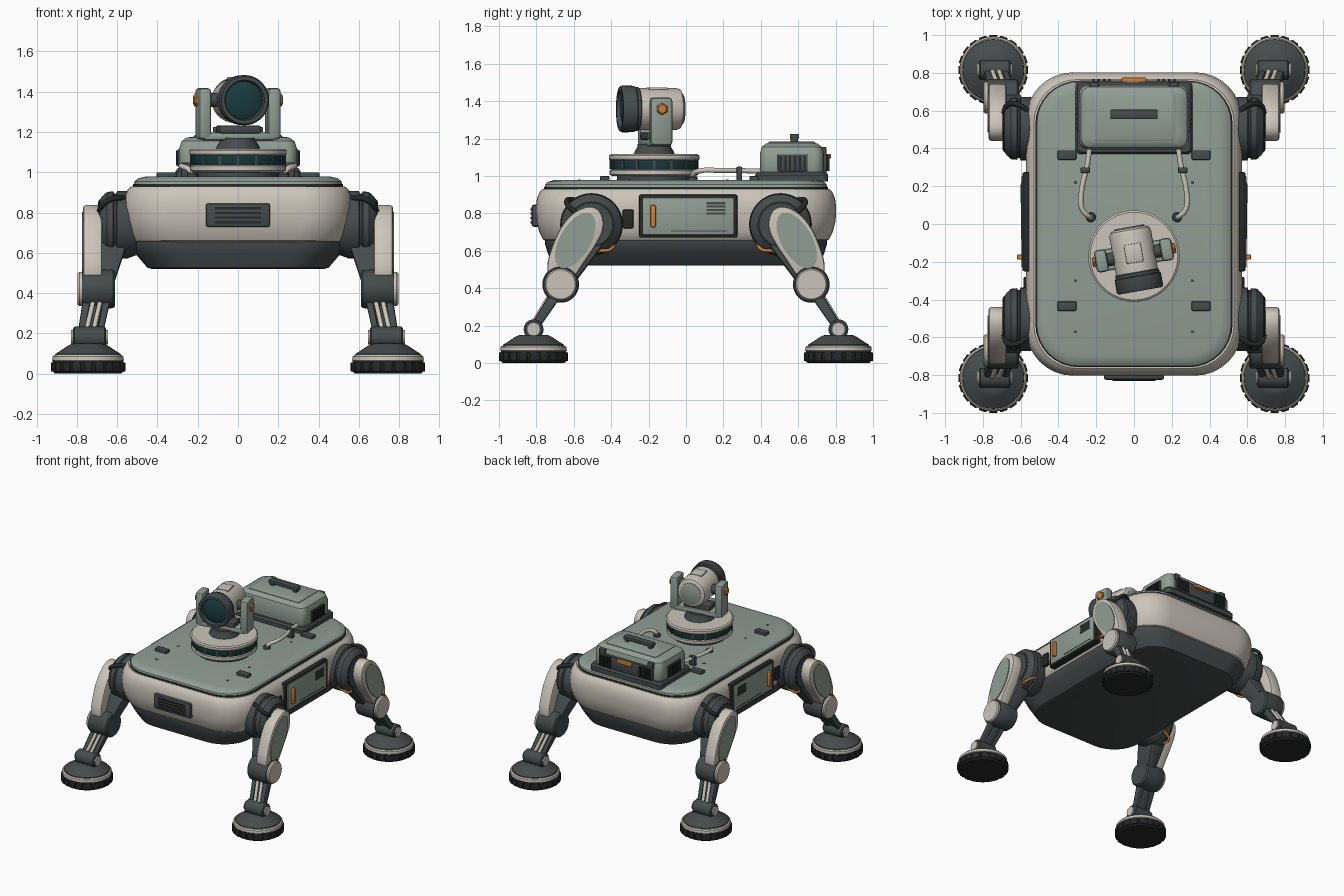
import bpy, bmesh
from math import pi, sin, cos, radians
from mathutils import Matrix, Vector

if "Cube" in bpy.data.objects:
    bpy.data.objects.remove(bpy.data.objects["Cube"])

def material(name, c):
    m = bpy.data.materials.new(name)
    m.diffuse_color = (*c, 1)
    m.use_nodes = True
    m.node_tree.nodes["Principled BSDF"].inputs["Base Color"].default_value = m.diffuse_color
    return m

LIGHT = material("warm_white", (0.60, 0.56, 0.49))
SAGE = material("sage", (0.28, 0.34, 0.30))
DARK = material("charcoal", (0.06, 0.07, 0.07))
BLACK = material("rubber", (0.02, 0.022, 0.022))
ORANGE = material("orange", (0.65, 0.22, 0.04))
GLASS = material("teal_glass", (0.01, 0.045, 0.05))
I = Matrix.Identity(4)
T = Matrix.Translation
AX_X = Matrix.Rotation(pi / 2, 4, 'Y')      # lathe axis z -> +x
AX_F = Matrix.Rotation(pi / 2, 4, 'X')      # lathe axis z -> -y

def add_mirror(ob, mirror):
    if mirror:
        m = ob.modifiers.new("mirror", 'MIRROR')
        m.use_axis = ('x' in mirror, 'y' in mirror, False)

def finish(name, bm, mat, mirror="", M=I, bevel=0.0, seg=2):
    bmesh.ops.recalc_face_normals(bm, faces=bm.faces)
    if bevel:
        edges = [e for e in bm.edges if e.calc_face_angle(0) > 0.6]
        bmesh.ops.bevel(bm, geom=edges, offset=bevel, segments=seg, profile=0.5, affect='EDGES')
    bm.transform(M)
    me = bpy.data.meshes.new(name)
    bm.to_mesh(me)
    bm.free()
    me.materials.append(mat)
    ob = bpy.data.objects.new(name, me)
    bpy.context.collection.objects.link(ob)
    bpy.ops.object.select_all(action='DESELECT')
    ob.select_set(True)
    bpy.context.view_layer.objects.active = ob
    bpy.ops.object.shade_smooth_by_angle(angle=radians(32))
    add_mirror(ob, mirror)
    return ob

def boxes(name, items, mat, mirror="", bevel=0.0, M=I):
    """items: (centre, size[, z rotation about the origin])"""
    bm = bmesh.new()
    for c, s, *rot in items:
        R = Matrix.Rotation(rot[0] if rot else 0, 4, 'Z')
        bmesh.ops.create_cube(bm, size=1, matrix=R @ T(c) @ Matrix.Diagonal((*s, 1)))
    return finish(name, bm, mat, mirror, M, bevel)

def skin(name, rings, mat, mirror="", M=I, bevel=0.0):
    bm = bmesh.new()
    vs = [[bm.verts.new(p) for p in r] for r in rings]
    n = len(vs[0])
    for a, b in zip(vs, vs[1:]):
        for i in range(n):
            bm.faces.new((a[i], a[(i + 1) % n], b[(i + 1) % n], b[i]))
    bm.faces.new(vs[0][::-1])
    bm.faces.new(vs[-1])
    return finish(name, bm, mat, mirror, M, bevel)

def lathe(name, prof, mat, mirror="", M=I, n=40):
    return skin(name, [[(r * cos(2 * pi * i / n), r * sin(2 * pi * i / n), z) for i in range(n)]
                       for r, z in prof], mat, mirror, M)

def slab(name, levels, mat, M=I, n=8):
    """Stack of rounded rectangles: half x, half y, corner radius, z."""
    rings = []
    for hx, hy, r, z in levels:
        ring = []
        for k, (sx, sy) in enumerate([(1, 1), (-1, 1), (-1, -1), (1, -1)]):
            for i in range(n + 1):
                a = (k + i / n) * pi / 2
                ring.append((sx * (hx - r) + r * cos(a), sy * (hy - r) + r * sin(a), z))
        rings.append(ring)
    return skin(name, rings, mat, M=M)

def prism(name, yz, x0, x1, mat, mirror="", bevel=0.0):
    return skin(name, [[(x, y, z) for y, z in yz] for x in (x0, x1)], mat, mirror, bevel=bevel)

def block(name, a, b, mat, mirror="", bevel=0.01):
    """Tapered link between two rectangles (x0, x1, y0, y1, z)."""
    return skin(name, [[(x0, y0, z), (x1, y0, z), (x1, y1, z), (x0, y1, z)]
                       for x0, x1, y0, y1, z in (a, b)], mat, mirror, bevel=bevel)

def tube(name, pts, r, mat, mirror=""):
    cu = bpy.data.curves.new(name, 'CURVE')
    cu.dimensions = '3D'
    cu.bevel_depth, cu.bevel_resolution, cu.resolution_u, cu.use_fill_caps = r, 3, 6, True
    sp = cu.splines.new('BEZIER')
    sp.bezier_points.add(len(pts) - 1)
    for bp, p in zip(sp.bezier_points, pts):
        bp.co = p
        bp.handle_left_type = bp.handle_right_type = 'AUTO'
    cu.materials.append(mat)
    ob = bpy.data.objects.new(name, cu)
    bpy.context.collection.objects.link(ob)
    add_mirror(ob, mirror)

def chaikin(p, times=2):
    for _ in range(times):
        p = [q for a, b in zip(p, p[1:] + p[:1]) for q in
             ((a[0] * .75 + b[0] * .25, a[1] * .75 + b[1] * .25), (a[0] * .25 + b[0] * .75, a[1] * .25 + b[1] * .75))]
    return p

# Body: belly tub, shell, seam and deck
slab("belly_tub", [(.43, .695, .2, .52), (.45, .715, .22, .526), (.505, .74, .24, .59), (.535, .755, .25, .64), (.535, .755, .25, .67)], DARK)
slab("body_shell", [(.53, .75, .25, .652), (.54, .765, .25, .66), (.556, .785, .25, .70), (.568, .80, .25, .76), (.572, .803, .25, .83),
                    (.565, .797, .25, .88), (.548, .782, .24, .915), (.53, .765, .23, .93)], LIGHT)
slab("deck_seam", [(.522, .758, .23, .92), (.522, .758, .23, .942)], BLACK)
slab("deck", [(.518, .756, .225, .938), (.514, .752, .22, .955), (.495, .735, .21, .97), (.46, .70, .19, .978)], SAGE)
boxes("deck_latches", [((.355, y, .985), (.10, .05, .03)) for y in (.365, -.435)], DARK, "x", .006)
boxes("deck_screws", [((.31, y, .978), (.014, .014, .006)) for y in (-.57, -.3, .22)], DARK, "x")

# Front vent
boxes("front_vent_frame", [((0, -.80, .787), (.32, .05, .118))], DARK, bevel=.012)
boxes("front_vent_slats", [((0, -.825, .752 + i * .023), (.23, .014, .011)) for i in range(4)], BLACK)

# Side hatch with handle and vent
boxes("side_hatch_frame", [((.56, .012, .785), (.06, .525, .23))], BLACK, "x", .008)
boxes("side_hatch_panel", [((.57, .012, .785), (.052, .485, .20))], SAGE, "x", .006)
boxes("side_hatch_vent", [((.596, .16, .80 + i * .018), (.012, .10, .011)) for i in range(4)], DARK, "x")
boxes("side_hatch_groove", [((.595, .07, .705), (.006, .30, .006))], DARK, "x")
boxes("side_hatch_handle", [((.605, -.175, .785), (.03, .028, .12))], ORANGE, "x", .008)
boxes("side_port", [((.565, -.31, .77), (.04, .06, .10))], BLACK, "x", .008)

# Legs, built once and mirrored to all four corners
L = "xy"
hip = T((0, -.505, .74)) @ AX_X
lathe("hip_joint", [(.15, .50), (.168, .55), (.168, .60), (.155, .605), (.155, .615), (.165, .62), (.162, .65), (.14, .675), (.11, .695)], DARK, L, hip)
lathe("hip_ring", [(.125, .66), (.125, .688), (.115, .694)], BLACK, L, hip)
block("inner_thigh_link", (.625, .70, -.73, -.60, .42), (.545, .69, -.61, -.42, .66), DARK, L, .015)
thigh = chaikin([(-.45, .81), (-.51, .845), (-.60, .81), (-.67, .73), (-.715, .63), (-.745, .53), (-.735, .45),
                 (-.67, .43), (-.60, .45), (-.55, .53), (-.48, .63), (-.435, .72)])
prism("thigh_shell", thigh, .675, .77, LIGHT, L, .014)
oval = []
for i in range(32):
    a, b = .165 * cos(i * pi / 16), .082 * sin(i * pi / 16)
    oval.append((-.592 + a * .5 + b * .866, .655 + a * .866 - b * .5))
prism("thigh_panel", oval, .75, .776, SAGE, L)
knee = T((0, -.67, .42)) @ AX_X
lathe("knee_joint", [(.085, .61), (.095, .62), (.098, .68), (.098, .765), (.092, .775)], DARK, L, knee)
lathe("knee_cap", [(.085, .77), (.085, .788), (.078, .796)], LIGHT, L, knee)
block("shin_outer", (.765, .80, -.842, -.79, .18), (.725, .765, -.71, -.635, .40), DARK, L)
block("shin_inner", (.675, .705, -.842, -.79, .18), (.625, .665, -.71, -.635, .40), DARK, L)
block("shin_core", (.70, .77, -.822, -.80, .18), (.66, .73, -.685, -.66, .40), DARK, L, .004)
for i, x in enumerate((.675, .71)):
    tube(f"shin_rod_{i + 1}", [(x + .045, -.825, .20), (x, -.705, .40)], .012, LIGHT, L)
ankle = T((0, -.815, .18)) @ AX_X
lathe("ankle_joint", [(.045, .655), (.053, .662), (.053, .813), (.045, .82)], DARK, L, ankle, 28)
lathe("ankle_cap", [(.036, .645), (.036, .83)], LIGHT, L, ankle, 24)
boxes("ankle_mount", [((.745, -.815, .15), (.10, .08, .06))], DARK, L, .008)
foot = T((.745, -.815, 0))
lathe("foot_pad", [(.165, 0), (.176, .01), (.178, .055), (.17, .066)], BLACK, L, foot)
boxes("foot_treads", [((.17, 0, .033), (.03, .043, .046), i * pi / 10) for i in range(20)], BLACK, L, .004, foot)
lathe("foot_ring", [(.172, .06), (.178, .066), (.176, .085), (.168, .092)], LIGHT, L, foot)
lathe("foot_dome", [(.166, .085), (.162, .098), (.13, .118), (.10, .138), (.085, .146), (.07, .15)], DARK, L, foot)
tube("hip_hose_orange", [(.60, -.50, .60), (.665, -.46, .60), (.67, -.41, .605), (.63, -.385, .63), (.56, -.39, .66)], .009, ORANGE, L)
tube("hip_hose_black", [(.55, -.59, .87), (.62, -.635, .87), (.67, -.63, .84), (.69, -.58, .80)], .014, BLACK, L)

# Turret base
tur = T((0, -.17, 0))
lathe("turret_foot", [(.20, .97), (.20, 1.005)], DARK, M=tur, n=48)
lathe("turret_lower_ring", [(.225, 1.0), (.238, 1.008), (.238, 1.03), (.23, 1.036)], LIGHT, M=tur, n=48)
lathe("turret_band", [(.228, 1.03), (.234, 1.04), (.234, 1.09)], GLASS, M=tur, n=48)
boxes("turret_band_ribs", [((.232, 0, 1.062), (.012, .012, .05), i * pi / 8) for i in range(16)], DARK, M=tur)
lathe("turret_top_plate", [(.235, 1.083), (.242, 1.09), (.242, 1.108), (.232, 1.116)], LIGHT, M=tur, n=48)
lathe("turret_neck", [(.11, 1.11), (.105, 1.13), (.09, 1.155), (.09, 1.17)], DARK, M=tur)

# Camera head, turned slightly on its yoke
H = T((0, -.165, 1.358)) @ Matrix.Rotation(radians(10), 4, 'Z')
boxes("yoke_base", [((0, 0, -.18), (.36, .115, .04))], SAGE, bevel=.012, M=H)
boxes("yoke_motor", [((0, -.01, -.145), (.21, .11, .04))], DARK, bevel=.01, M=H)
boxes("yoke_arms", [((s * .175, 0, -.067), (.065, .12, .255)) for s in (-1, 1)], SAGE, bevel=.018, M=H)
lathe("tilt_axle", [(.035, -.16), (.035, .16)], DARK, M=H @ AX_X, n=24)
for s, side in ((1, "right"), (-1, "left")):
    lathe(f"tilt_knob_{side}", [(.032, s * .20), (.032, s * .217), (.024, s * .224)], ORANGE, M=H @ AX_X, n=6)
C = H @ AX_F
lathe("camera_body", [(.085, -.145), (.105, -.135), (.112, -.115), (.112, .10)], LIGHT, M=C)
lathe("camera_rear_cap", [(.075, -.152), (.082, -.148), (.082, -.13)], SAGE, M=C)
lathe("camera_lens_hood", [(.105, .085), (.118, .095), (.118, .11), (.124, .115), (.125, .18), (.118, .192), (.10, .192), (.093, .165)], DARK, M=C)
lathe("camera_lens", [(.094, .155), (.094, .167), (.075, .176), (.04, .182), (.01, .184)], GLASS, M=C)
boxes("camera_top_plate", [((0, .01, .109), (.09, .10, .014))], LIGHT, bevel=.004, M=H)

# Rear equipment box
B = T((0, .565, 0))
slab("pack_base", [(.31, .195, .03, .97), (.31, .195, .03, 1.005), (.30, .185, .03, 1.02)], DARK, B)
slab("pack_body", [(.285, .165, .05, 1.01), (.292, .17, .05, 1.03), (.292, .17, .05, 1.12), (.28, .16, .05, 1.155), (.255, .14, .05, 1.172), (.23, .125, .05, 1.176)], SAGE, B)
slab("pack_lid", [(.22, .125, .015, 1.17), (.22, .125, .015, 1.18), (.213, .118, .015, 1.184)], SAGE, B)
boxes("pack_handle", [((0, .58, 1.212), (.25, .05, .026)), ((.10, .58, 1.195), (.03, .04, .035)), ((-.10, .58, 1.195), (.03, .04, .035))], DARK, bevel=.006)
boxes("pack_side_grille", [((.29, .57, 1.07), (.02, .16, .09))], DARK, "x", .005)
boxes("pack_side_fins", [((.302, .505 + i * .026, 1.07), (.012, .01, .075)) for i in range(6)], BLACK, "x")
boxes("pack_rear_panel", [((0, .738, 1.07), (.46, .03, .10))], DARK, bevel=.006)
boxes("pack_rear_fins", [((.13 + i * .028, .757, 1.07), (.012, .022, .085)) for i in range(4)], BLACK, "x")
boxes("pack_rear_pull", [((0, .762, 1.105), (.13, .026, .025))], ORANGE, bevel=.006)
boxes("pack_clasps", [((.21, .735, 1.13), (.05, .03, .05))], DARK, "x", .006)

# Deck cables with clips and plugs
tube("deck_cable", [(.235, .40, 1.025), (.248, .31, 1.028), (.278, .17, 1.03), (.275, .08, 1.028), (.24, .04, 1.01), (.225, .035, .975)], .014, LIGHT, "x")
boxes("cable_clip", [((.258, .285, 1.012), (.05, .03, .075))], DARK, "x", .006)
lathe("cable_plug", [(.026, .97), (.026, .992), (.02, 1.0)], DARK, "x", T((.228, .036, 0)), 20)
